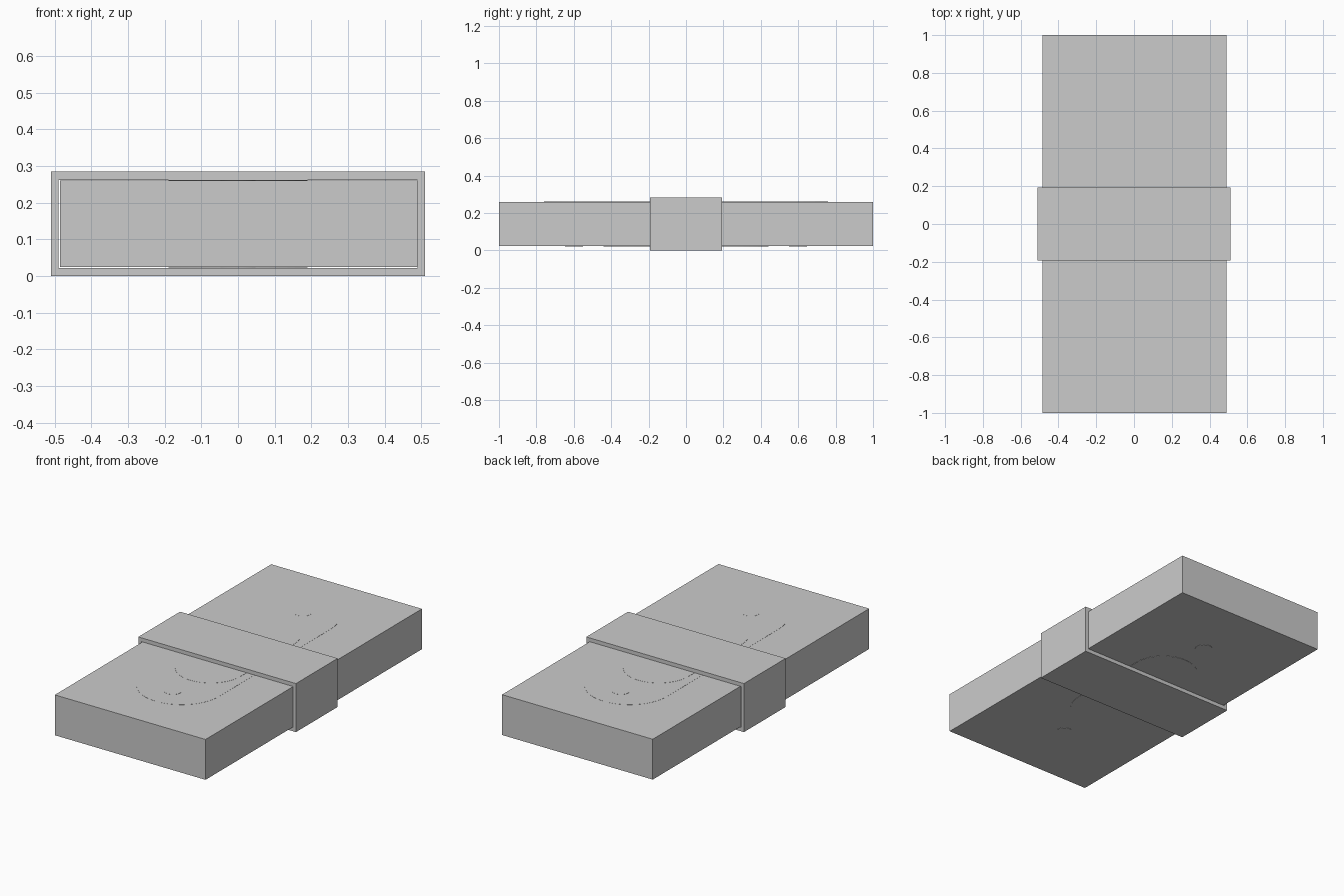
import bpy, bmesh, math

if "Cube" in bpy.data.objects:
    bpy.data.objects.remove(bpy.data.objects["Cube"])


def prism(name, pts, axis, a, b):
    """Extrude a closed 2D outline from a to b along 'y' (xz outline) or 'z' (xy outline)."""
    bm = bmesh.new()
    place = (lambda p: (p[0], a, p[1])) if axis == 'y' else (lambda p: (p[0], p[1], a))
    face = bm.faces.new([bm.verts.new(place(p)) for p in pts])
    new = bmesh.ops.extrude_face_region(bm, geom=[face])['geom']
    vec = (0, b - a, 0) if axis == 'y' else (0, 0, b - a)
    bmesh.ops.translate(bm, vec=vec, verts=[v for v in new if isinstance(v, bmesh.types.BMVert)])
    bmesh.ops.recalc_face_normals(bm, faces=bm.faces)
    me = bpy.data.meshes.new(name)
    bm.to_mesh(me)
    bm.free()
    ob = bpy.data.objects.new(name, me)
    bpy.context.collection.objects.link(ob)
    return ob


def rect(x0, x1, z0, z1):
    return [(x0, z0), (x1, z0), (x1, z1), (x0, z1)]


def stadium(r, half_len, cy=0, n=20):
    """Rounded-end strip along y; a circle when half_len equals r."""
    s = half_len - r
    top = [(r * math.cos(math.pi * i / n), cy + s + r * math.sin(math.pi * i / n)) for i in range(n + 1)]
    bottom = [(-x, 2 * cy - y) for x, y in top]
    return top + (bottom if s > 1e-6 else bottom[1:-1])


# Stack of paper
Z0, Z1 = 0.024, 0.26
prism("paper_stack", rect(-0.485, 0.49, Z0, Z1), 'y', -1, 1)

# Wrapping band: hollow rectangular sleeve
bm = bmesh.new()
rings = []
for y in (-0.193, 0.193):
    for outline in (rect(-0.51, 0.51, 0, 0.284), rect(-0.49, 0.49, 0.022, 0.262)):
        rings.append([bm.verts.new((x, y, z)) for x, z in outline])
fo, fi, bo, bi = rings
for i in range(4):
    j = (i + 1) % 4
    for p, q in ((fo, fi), (fi, bi), (bi, bo), (bo, fo)):
        bm.faces.new((p[i], p[j], q[j], q[i]))
bmesh.ops.recalc_face_normals(bm, faces=bm.faces)
me = bpy.data.meshes.new("band")
bm.to_mesh(me)
bm.free()
bpy.context.collection.objects.link(bpy.data.objects.new("band", me))

# Barely raised printed ornaments on both faces
prism("top_panel", stadium(0.24, 0.76), 'z', Z1 - 0.01, Z1 + 0.0007)
for side, a, b in (("top", Z1 - 0.01, Z1 + 0.0015), ("bottom", Z0 - 0.0015, Z0 + 0.01)):
    prism(side + "_medallion", stadium(0.19, 0.44), 'z', a, b)
    for end, cy in (("front", -0.6), ("back", 0.6)):
        prism(f"{side}_{end}_dot", stadium(0.048, 0.048, cy), 'z', a, b)
